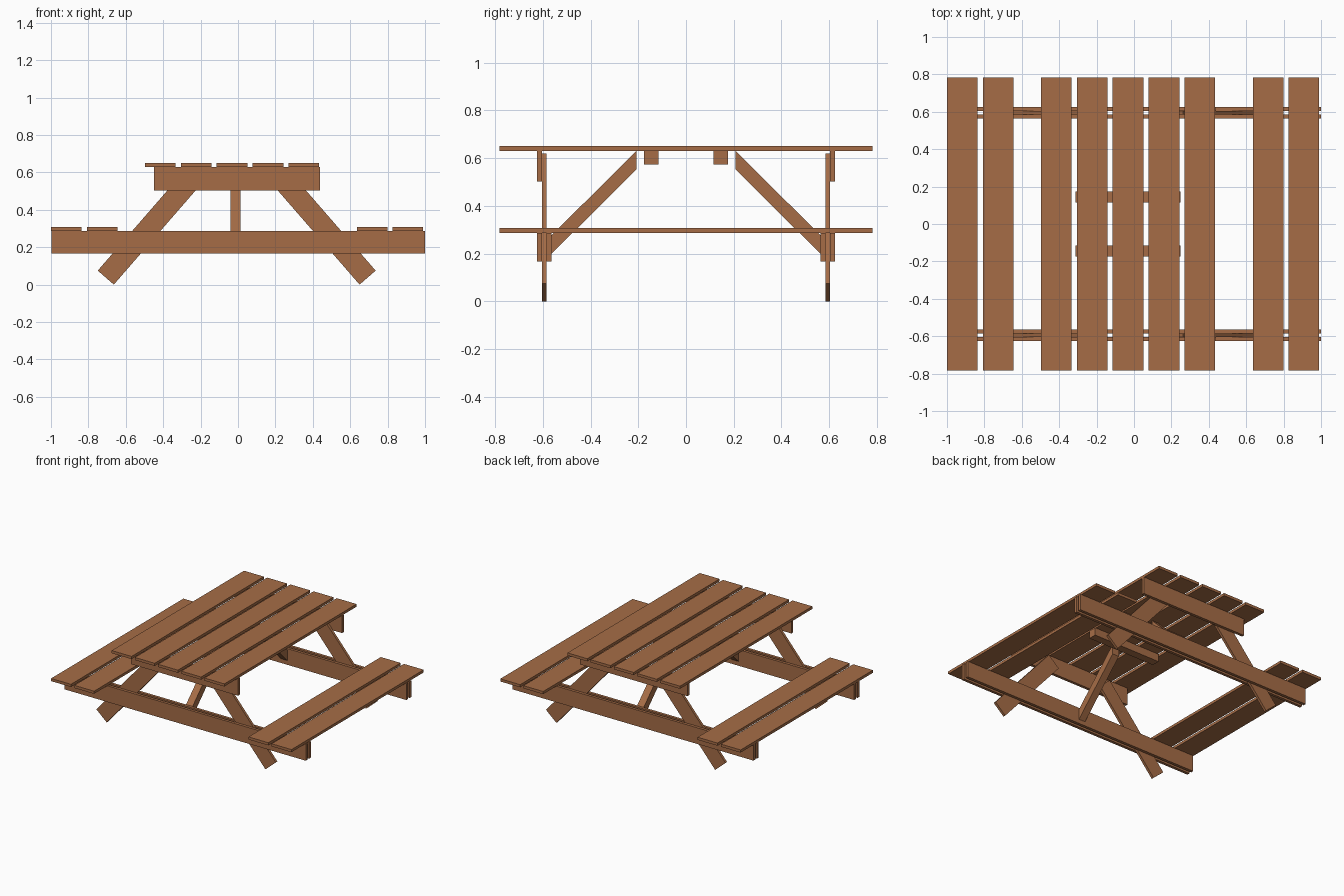
import bpy, bmesh, math
from mathutils import Vector

if "Cube" in bpy.data.objects:
    bpy.data.objects.remove(bpy.data.objects["Cube"])

wood = bpy.data.materials.new("warm wood")
wood.diffuse_color = (0.38, 0.152, 0.062, 1)
wood.use_nodes = True
wood.node_tree.nodes["Principled BSDF"].inputs["Base Color"].default_value = wood.diffuse_color


def prism(name, outline, offset):
    """Extrude a planar outline along an offset vector."""
    bm = bmesh.new()
    face = bm.faces.new([bm.verts.new(p) for p in outline])
    ext = bmesh.ops.extrude_face_region(bm, geom=[face])
    verts = [g for g in ext["geom"] if isinstance(g, bmesh.types.BMVert)]
    bmesh.ops.translate(bm, verts=verts, vec=Vector(offset))
    bmesh.ops.recalc_face_normals(bm, faces=bm.faces)
    mesh = bpy.data.meshes.new(name)
    bm.to_mesh(mesh)
    bm.free()
    mesh.materials.append(wood)
    obj = bpy.data.objects.new(name, mesh)
    bpy.context.collection.objects.link(obj)
    return obj


def board(name, x0, x1, y0, y1, z0, z1):
    y0, y1 = sorted((y0, y1))
    return prism(name, [(x0, y0, z0), (x1, y0, z0), (x1, y1, z0), (x0, y1, z0)],
                 (0, 0, z1 - z0))


# Table top and bench slats
HALF_LENGTH = 0.782
SLAT = 0.164
for i in range(5):
    x = -0.498 + i * 0.192
    board("table_slat", x, x + SLAT, -HALF_LENGTH, HALF_LENGTH, 0.63, 0.65)
for x in (-1.0, -0.808, 0.635, 0.826):
    board("bench_slat", x, x + SLAT, -HALF_LENGTH, HALF_LENGTH, 0.287, 0.307)

# Leg proportions: square-cut planks leaning inward
LEAN = math.radians(49)
along = Vector((math.cos(LEAN), 0, math.sin(LEAN)))
across = Vector((-math.sin(LEAN), 0, math.cos(LEAN))) * 0.057
foot = Vector((-0.70, 0, 0.0374))
top = foot + along * 0.7225
leg_outline = [foot + across, foot - across, top - across, top + across]

for end in (-1, 1):
    # Beams clamping the legs
    board("table_beam", -0.45, 0.438, end * 0.604, end * 0.625, 0.502, 0.63)
    board("seat_beam_outer", -0.997, 0.999, end * 0.604, end * 0.625, 0.166, 0.287)
    board("seat_beam_inner", -0.997, 0.999, end * 0.564, end * 0.585, 0.166, 0.287)

    # Splayed legs
    for side in (-1, 1):
        outline = [(-side * p.x - 0.007, end * 0.585, p.z) for p in leg_outline]
        prism("leg", outline, (0, end * 0.019, 0))

    # Diagonal brace from the seat beam to the table top
    brace = [(0.208, 0.63), (0.564, 0.276), (0.564, 0.198), (0.208, 0.553)]
    prism("brace", [(-0.04, end * y, z) for y, z in brace], (0.054, 0, 0))

    # Cleat under the table top
    board("cleat", -0.314, 0.248, end * 0.115, end * 0.175, 0.573, 0.63)
